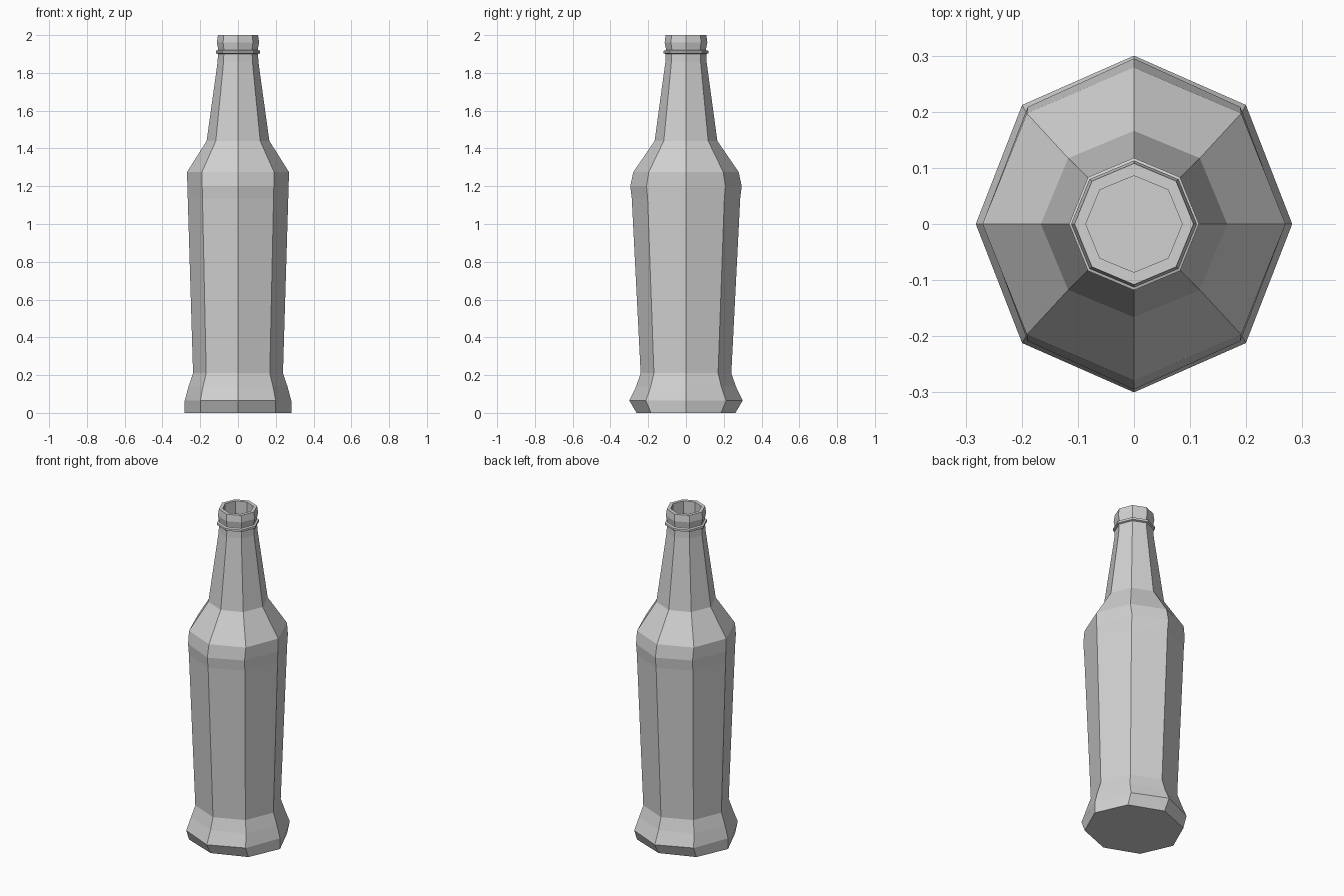
import bpy
import bmesh
from math import cos, sin, tau

SIDES = 8

cube = bpy.data.objects.get("Cube")
if cube:
    bpy.data.objects.remove(cube, do_unlink=True)

glass = bpy.data.materials.new("plain grey")
glass.use_nodes = True
grey = (0.64, 0.64, 0.64, 1)
glass.diffuse_color = grey
glass.node_tree.nodes["Principled BSDF"].inputs["Base Color"].default_value = grey


def lathe(name, profile, cap_start=False, cap_end=False, closed=False):
    """Loft eight-sided rings given as (height, x radius, y radius)."""
    bm = bmesh.new()
    rings = []
    for z, rx, ry in profile:
        angles = [tau * i / SIDES for i in range(SIDES)]
        rings.append([bm.verts.new((rx * cos(a), ry * sin(a), z)) for a in angles])
    pairs = list(zip(rings, rings[1:]))
    if closed:
        pairs.append((rings[-1], rings[0]))
    for low, high in pairs:
        for i in range(SIDES):
            j = (i + 1) % SIDES
            bm.faces.new((low[i], low[j], high[j], high[i]))
    if cap_start:
        bm.faces.new(rings[0][::-1])
    if cap_end:
        bm.faces.new(rings[-1])
    bmesh.ops.recalc_face_normals(bm, faces=bm.faces)
    mesh = bpy.data.meshes.new(name)
    bm.to_mesh(mesh)
    bm.free()
    mesh.materials.append(glass)
    obj = bpy.data.objects.new(name, mesh)
    bpy.context.collection.objects.link(obj)
    return obj


# Foot, body, shoulder, neck, lip and the hollow mouth in one skin
lathe("bottle", [
    (0, 0.282, 0.262),
    (0.065, 0.282, 0.3),
    (0.14, 0.262, 0.264),
    (0.21, 0.238, 0.24),
    (1.135, 0.266, 0.287),
    (1.2, 0.268, 0.295),
    (1.275, 0.27, 0.279),
    (1.44, 0.166, 0.166),
    (1.8, 0.116, 0.117),
    (1.86, 0.108, 0.109),
    (1.925, 0.105, 0.106),
    (1.96, 0.112, 0.113),
    (2, 0.106, 0.108),
    (2, 0.086, 0.086),
    (1.7, 0.086, 0.086),
], cap_start=True, cap_end=True)

# Thin raised ring under the lip
lathe("neck_ring", [
    (1.898, 0.1, 0.1),
    (1.904, 0.116, 0.118),
    (1.917, 0.116, 0.118),
    (1.923, 0.1, 0.1),
], closed=True)
